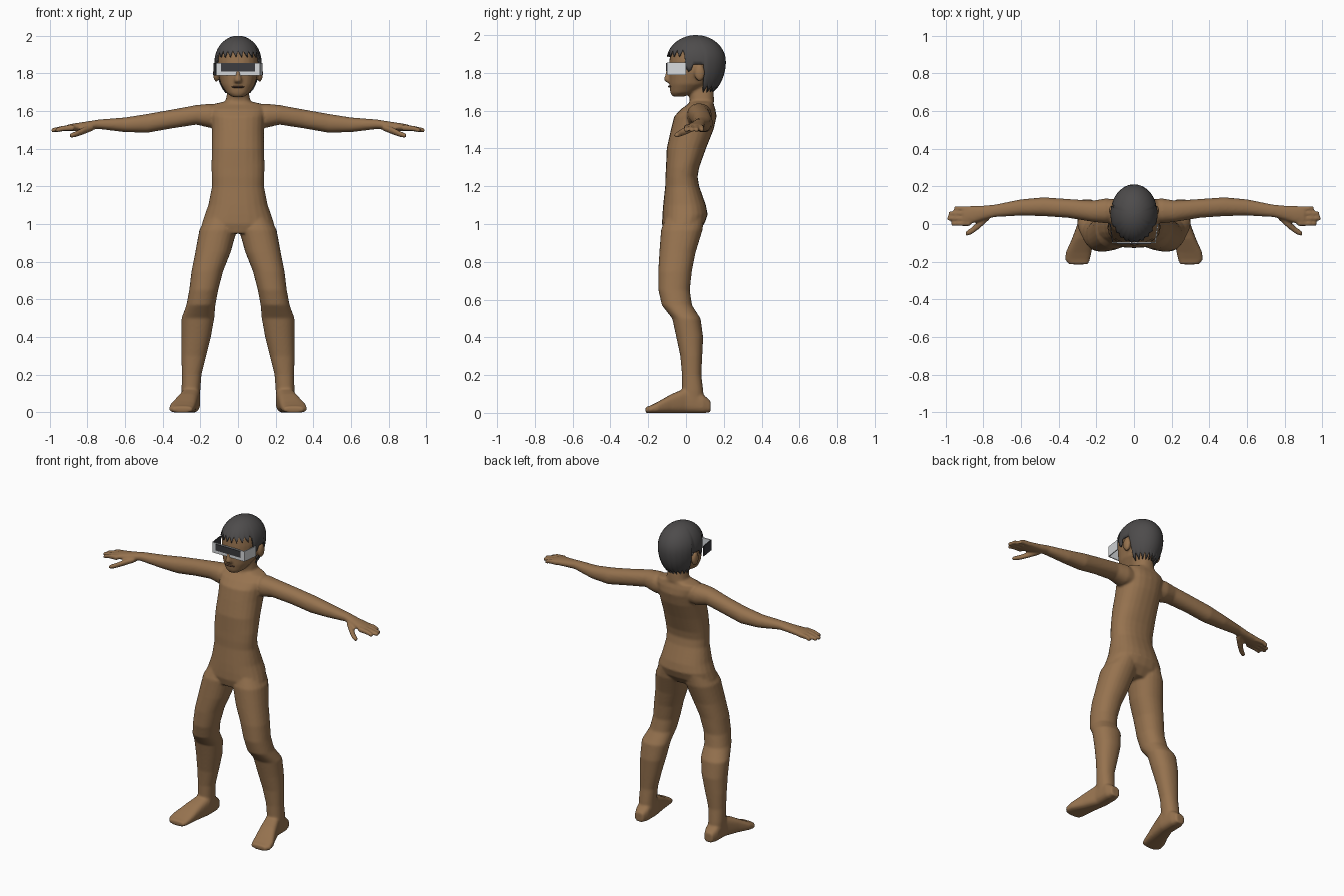
import bpy, bmesh, math
from mathutils import Vector, Matrix


def material(name, rgb):
    m = bpy.data.materials.new(name)
    m.diffuse_color = (*rgb, 1)
    return m


SKIN = material("brown skin", (0.305, 0.17, 0.078))
HAIR = material("charcoal hair", (0.075, 0.071, 0.071))
FRAME = material("pale grey frame", (0.68, 0.70, 0.72))
LENS = material("dark lens", (0.045, 0.045, 0.05))
LIP = material("dark brown lips", (0.10, 0.05, 0.03))


def finish(bm, name, mats):
    bmesh.ops.recalc_face_normals(bm, faces=bm.faces)
    me = bpy.data.meshes.new(name)
    bm.to_mesh(me)
    bm.free()
    for m in mats:
        me.materials.append(m)
    ob = bpy.data.objects.new(name, me)
    bpy.context.collection.objects.link(ob)
    return ob


def tube(bm, axis, sections, side=1, n=24, power=2.2):
    """Closed loft through rounded sections (x, y, z, a, b) lying across one axis."""
    rings = []
    for x, y, z, a, b in sections:
        ring = []
        for i in range(n):
            t = 2 * math.pi * i / n
            c, s = math.cos(t), math.sin(t)
            u = a * math.copysign(abs(c) ** (2 / power), c)
            v = b * math.copysign(abs(s) ** (2 / power), s)
            p = {'x': (x, y + u, z + v), 'y': (x + u, y, z + v), 'z': (x + u, y + v, z)}[axis]
            ring.append(bm.verts.new((p[0] * side, p[1], p[2])))
        rings.append(ring)
    faces = [bm.faces.new(rings[0]), bm.faces.new(rings[-1][::-1])]
    for r, q in zip(rings, rings[1:]):
        for i in range(n):
            j = (i + 1) % n
            faces.append(bm.faces.new((r[i], q[i], q[j], r[j])))
    bmesh.ops.recalc_face_normals(bm, faces=faces)


def ball(bm, loc, size):
    bmesh.ops.create_uvsphere(bm, u_segments=20, v_segments=12, radius=1,
                              matrix=Matrix.Translation(loc) @ Matrix.Diagonal((*size, 1)))


# Body: torso and neck as (z, centre y, half width, half depth)
body = bmesh.new()
torso = [(0.95, -0.03, 0.11, 0.085), (1.0, -0.015, 0.192, 0.112), (1.05, -0.005, 0.176, 0.12),
         (1.10, -0.008, 0.158, 0.113), (1.2, -0.02, 0.138, 0.09), (1.25, -0.024, 0.139, 0.085),
         (1.3, -0.018, 0.141, 0.088), (1.4, 0.002, 0.139, 0.104), (1.5, 0.033, 0.138, 0.113),
         (1.57, 0.05, 0.142, 0.112), (1.61, 0.065, 0.15, 0.09), (1.637, 0.08, 0.13, 0.066),
         (1.652, 0.084, 0.066, 0.064), (1.70, 0.08, 0.057, 0.066), (1.76, 0.07, 0.055, 0.055)]
tube(body, 'z', [(0, y, z, w, d) for z, y, w, d in torso], power=2.3)

# Head as (z, front y, back y, half width)
head = [(1.675, -0.072, -0.01, 0.03), (1.695, -0.083, 0.05, 0.06), (1.74, -0.088, 0.12, 0.09),
        (1.80, -0.09, 0.165, 0.107), (1.86, -0.088, 0.18, 0.112), (1.91, -0.084, 0.175, 0.106),
        (1.96, -0.03, 0.13, 0.07)]
tube(body, 'z', [(0, (f + b) / 2, z, w, (b - f) / 2) for z, f, b, w in head])
# Nose
tube(body, 'z', [(0, -0.09, 1.75, 0.02, 0.014), (0, -0.092, 1.762, 0.022, 0.026),
                 (0, -0.088, 1.80, 0.012, 0.02), (0, -0.08, 1.84, 0.010, 0.016)], n=12)

leg = [(0.09, -0.005, 1.04, 0.075, 0.1), (0.105, -0.022, 0.97, 0.1, 0.11),
       (0.133, -0.045, 0.85, 0.094, 0.096), (0.163, -0.058, 0.75, 0.084, 0.089),
       (0.182, -0.063, 0.65, 0.077, 0.083), (0.197, -0.048, 0.57, 0.077, 0.08),
       (0.213, 0.002, 0.5, 0.087, 0.075), (0.222, 0.02, 0.4, 0.078, 0.071),
       (0.235, 0.028, 0.3, 0.066, 0.058), (0.246, 0.03, 0.2, 0.052, 0.051),
       (0.25, 0.035, 0.12, 0.05, 0.056), (0.25, 0.035, 0.05, 0.048, 0.06)]
foot = [(0.25, 0.13, 0.034, 0.03, 0.03), (0.25, 0.09, 0.048, 0.045, 0.05),
        (0.25, 0.0, 0.065, 0.05, 0.067), (0.272, -0.08, 0.048, 0.058, 0.05),
        (0.294, -0.15, 0.028, 0.068, 0.03), (0.30, -0.19, 0.018, 0.066, 0.02),
        (0.295, -0.214, 0.015, 0.05, 0.016)]
arm = [(0.08, 0.075, 1.57, 0.055, 0.055), (0.15, 0.07, 1.575, 0.066, 0.064),
       (0.22, 0.068, 1.58, 0.056, 0.052), (0.35, 0.083, 1.558, 0.05, 0.05),
       (0.48, 0.092, 1.535, 0.05, 0.05), (0.60, 0.088, 1.527, 0.043, 0.039),
       (0.74, 0.07, 1.53, 0.033, 0.025), (0.80, 0.06, 1.522, 0.038, 0.023),
       (0.86, 0.05, 1.515, 0.047, 0.021), (0.905, 0.043, 1.51, 0.046, 0.018)]
thumb = [(0.77, 0.045, 1.512, 0.024, 0.016), (0.82, 0.0, 1.495, 0.024, 0.019),
         (0.86, -0.035, 1.478, 0.019, 0.016), (0.895, -0.053, 1.468, 0.013, 0.012)]
for s in (1, -1):
    tube(body, 'z', leg, s)
    tube(body, 'y', foot, s, power=3)
    tube(body, 'x', arm, s)
    tube(body, 'x', thumb, s, n=12)
    # Fingers
    for y, tip in ((0.002, 0.97), (0.030, 0.992), (0.057, 0.985), (0.083, 0.955)):
        tube(body, 'x', [(0.87, y, 1.512, 0.013, 0.016), (0.93, y, 1.508, 0.0125, 0.015),
                         (tip, y, 1.497, 0.011, 0.012)], s, n=12)
    # Ears
    ball(body, (s * 0.115, 0.072, 1.80), (0.018, 0.028, 0.045))
body_ob = finish(body, "body", [SKIN])
# Fuse the parts into one skin
rm = body_ob.modifiers.new("fuse", 'REMESH')
rm.mode = 'VOXEL'
rm.voxel_size = 0.007
rm.use_smooth_shade = True
sm = body_ob.modifiers.new("soften", 'SMOOTH')
sm.factor = 0.5
sm.iterations = 5

# Lips
lips = bmesh.new()
ball(lips, (0, -0.083, 1.728), (0.034, 0.012, 0.006))
finish(lips, "lips", [LIP])

# Hair: dome whose lower edge follows fringe, sideburn, ear and jagged nape
COLS, ROWS = 72, 14


def hair_edge(i):
    a = abs((i * 360 / COLS + 180) % 360 - 180)
    tooth = (0, 0.5, 1)[i % 3]
    if a < 66:
        return 1.922 - 0.035 * tooth
    if a < 84:
        return 1.805 + 0.02 * tooth
    if a < 108:
        return 1.845
    return 1.735 - 0.04 * tooth


hair = bmesh.new()
top = hair.verts.new((0, 0.053, 2.0))
cols = []
for i in range(COLS):
    t = 2 * math.pi * i / COLS
    h = (hair_edge(i) - 1.86)
    end = math.acos(max(-1, min(1, h / (0.14 if h > 0 else 0.2))))
    col = []
    for k in range(1, ROWS + 1):
        p = end * k / ROWS
        c = math.cos(p)
        col.append(hair.verts.new((0.125 * math.sin(p) * math.sin(t),
                                   0.053 - 0.158 * math.sin(p) * math.cos(t),
                                   1.86 + c * (0.14 if c > 0 else 0.2))))
    cols.append(col)
for i in range(COLS):
    a, b = cols[i], cols[(i + 1) % COLS]
    hair.faces.new((top, a[0], b[0]))
    for k in range(ROWS - 1):
        hair.faces.new((a[k], a[k + 1], b[k + 1], b[k]))
for f in hair.faces:
    f.smooth = True
hair_ob = finish(hair, "hair", [HAIR])
so = hair_ob.modifiers.new("thickness", 'SOLIDIFY')
so.thickness = 0.008
so.offset = -1


# Visor: upright plates between two plan points
def plate(name, p, q, z0, z1, mat, thick=0.006):
    bm = bmesh.new()
    p, q = Vector(p), Vector(q)
    d = (q - p).normalized()
    nrm = Vector((-d.y, d.x)) * thick / 2
    base = [p + nrm, q + nrm, q - nrm, p - nrm]
    f = bm.faces.new([bm.verts.new((v.x, v.y, z0)) for v in base])
    up = bmesh.ops.extrude_face_region(bm, geom=[f])['geom']
    bmesh.ops.translate(bm, vec=(0, 0, z1 - z0),
                        verts=[v for v in up if isinstance(v, bmesh.types.BMVert)])
    return finish(bm, name, [mat])


plate("visor_front", (-0.113, -0.098), (0.113, -0.098), 1.79, 1.856, FRAME)
plate("visor_lens", (-0.09, -0.102), (0.09, -0.102), 1.81, 1.852, LENS)
plate("visor_right_side", (0.113, -0.098), (0.126, 0.0), 1.79, 1.856, FRAME)
plate("visor_left_side", (-0.113, -0.098), (-0.126, 0.0), 1.79, 1.856, LENS)
